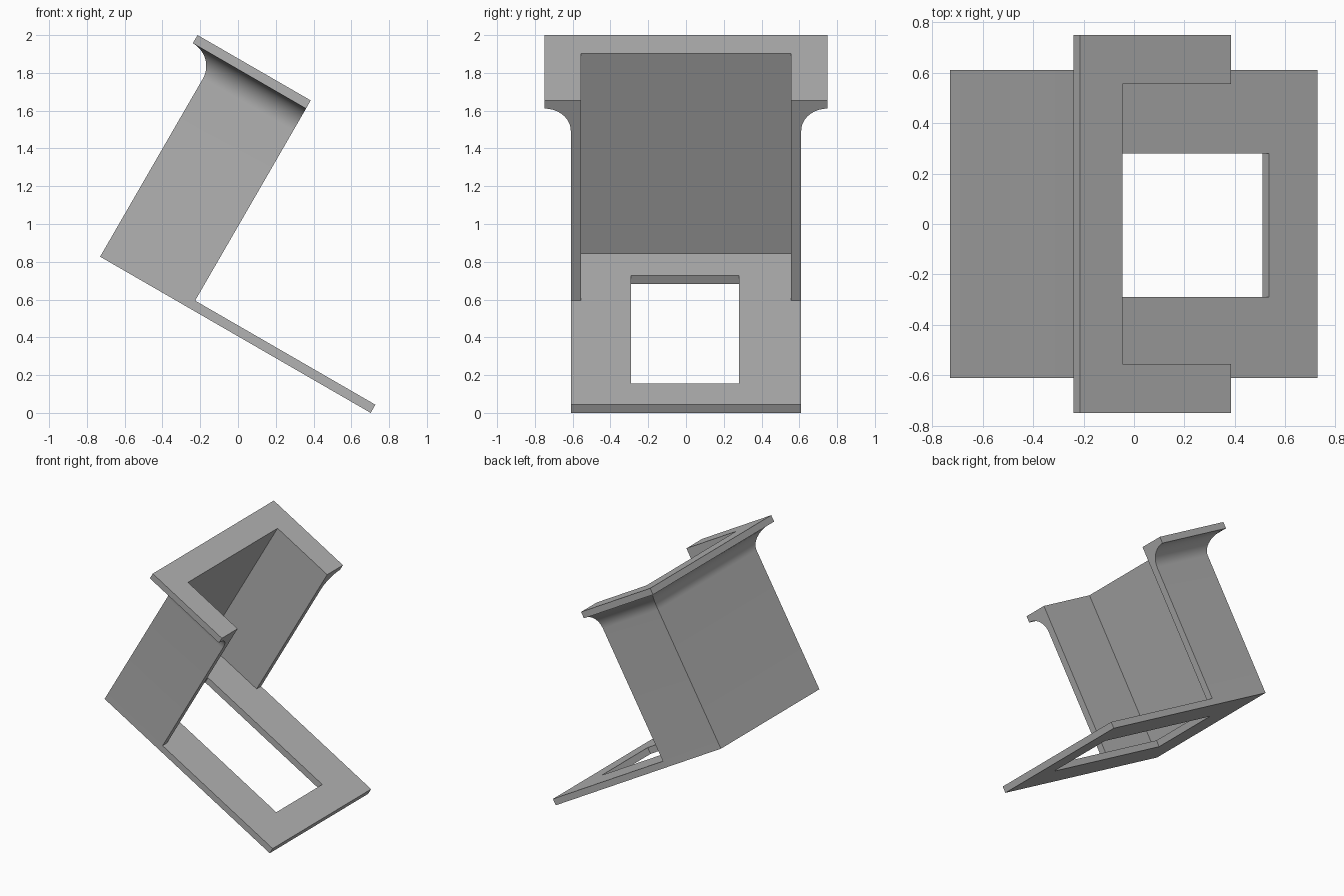
import bpy, bmesh, math
from mathutils import Vector

cube = bpy.data.objects.get("Cube")
if cube:
    bpy.data.objects.remove(cube, do_unlink=True)

TILT = math.radians(30)
ORIGIN = (-0.73, 0, 0.827)     # back lower edge of the tilted bracket
HALF = 0.61                    # half width of the body
DEPTH = 0.552                  # depth of the channel side walls
WALL = 0.055
PLATE = 0.05
LENGTH = 1.654
TOP = 1.274
LIP = 0.14                     # how far the flange stands out
FILLET = 0.135

grey = bpy.data.materials.new("plain grey")
grey.use_nodes = True
colour = (0.45, 0.45, 0.45, 1)
grey.diffuse_color = colour
grey.node_tree.nodes["Principled BSDF"].inputs["Base Color"].default_value = colour


def finish(bm, name):
    """Turn a bmesh into a tilted, shaded object."""
    bmesh.ops.recalc_face_normals(bm, faces=bm.faces)
    mesh = bpy.data.meshes.new(name)
    bm.to_mesh(mesh)
    bm.free()
    mesh.materials.append(grey)
    ob = bpy.data.objects.new(name, mesh)
    bpy.context.collection.objects.link(ob)
    ob.location = ORIGIN
    ob.rotation_euler = (0, TILT, 0)
    bpy.ops.object.select_all(action="DESELECT")
    ob.select_set(True)
    bpy.context.view_layer.objects.active = ob
    bpy.ops.object.shade_smooth_by_angle(angle=math.radians(30))
    return ob


# Base plate: a rectangular frame around the window, extruded to thickness
bm = bmesh.new()


def rectangle(x0, x1, y0, y1):
    return [bm.verts.new((x, y, 0)) for x, y in ((x0, y0), (x1, y0), (x1, y1), (x0, y1))]


outer = rectangle(0, LENGTH, -HALF, HALF)
inner = rectangle(0.288, 1.432, -0.29, 0.28)
for i in range(4):
    j = (i + 1) % 4
    bm.faces.new((outer[i], outer[j], inner[j], inner[i]))
grown = bmesh.ops.extrude_face_region(bm, geom=bm.faces[:])
bmesh.ops.translate(bm, vec=Vector((0, 0, PLATE)),
                    verts=[v for v in grown["geom"] if isinstance(v, bmesh.types.BMVert)])
finish(bm, "base_plate")

# Channel: wall section with a filleted flange, swept round three sides
# Section points are (distance outward from the wall, height)
section = [(-WALL, PLATE), (0, PLATE)]
STEPS = 14
lip_base = TOP - PLATE
for i in range(STEPS + 1):
    a = math.pi / 2 * i / STEPS
    section.append((LIP * (1 - math.cos(a)), lip_base - FILLET * (1 - math.sin(a))))
section += [(LIP, TOP), (-WALL, TOP)]

bm = bmesh.new()
rings = []
for at_back, side in ((False, -1), (True, -1), (True, 1), (False, 1)):
    rings.append([bm.verts.new((-d if at_back else DEPTH, side * (HALF + d), h))
                  for d, h in section])
count = len(section)
for a, b in zip(rings, rings[1:]):
    for i in range(count):
        j = (i + 1) % count
        bm.faces.new((a[i], a[j], b[j], b[i]))
bm.faces.new(rings[0])
bm.faces.new(rings[-1])
finish(bm, "flanged_channel")
